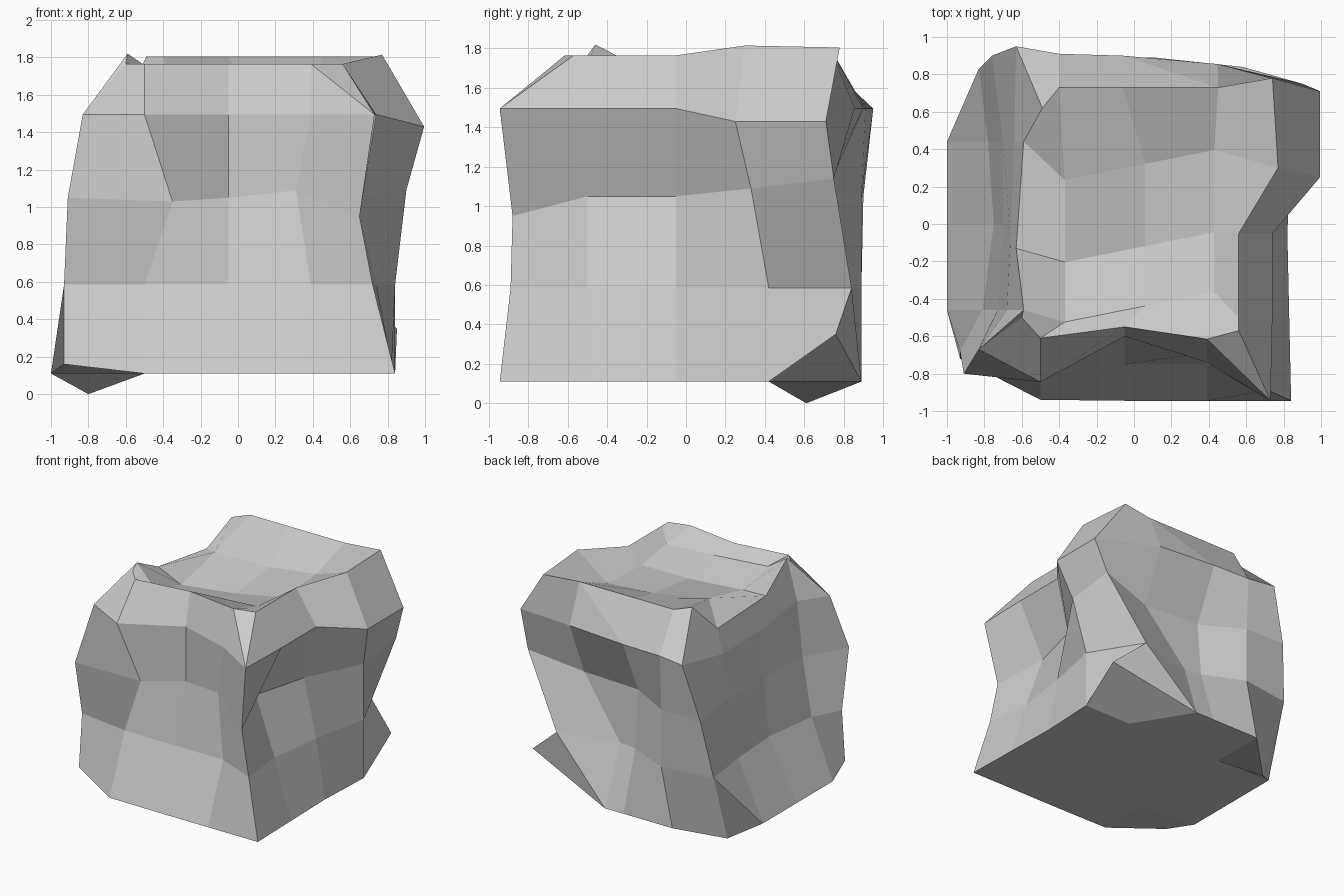
import bpy, bmesh
from mathutils import Vector

if "Cube" in bpy.data.objects:
    bpy.data.objects.remove(bpy.data.objects["Cube"])

# Column positions along each side of the block (front, right, back, left)
ALONG = [(-.5, -.05, .39), (-.5, -.05, .42), (.45, -.06, -.4), (.44, 0, -.46)]

# Each layer: height, four corners, then three depths for each side
LAYERS = [
    (.11, [(-.93, -.72), (.84, -.945), (.85, .76), (-.8, .61)],
     [(-.94, -.945, -.945), (.83, .82, .84), (.89, .89, .89), (-1, -1, -1)]),
    (.585, [(-.93, -.68), (.72, -.89), (.58, .84), (-.83, .83)],
     [(-.745, -.75, -.75), (.68, .74, .84), (.72, .74, .89), (-.78, -.75, -.81)]),
    (1.05, [(-.91, -.8), (.65, -.88), (.9, .75), (-.76, .9)],
     [(-.755, -.6, -.7), (.51, .63, .9), (.67, .7, .89), (-.7, -.7, -.73)]),
    (1.495, [(-.83, -.67), (.73, -.945), (.995, .71), (-.63, .95)],
     [(-.845, -.6, -.74), (.74, .74, .995), (.855, .9, .91), (-.64, -.66, -.68)]),
    (1.765, [(-.6, -.5), (.56, -.57), (.74, .78), (-.49, .62)],
     [(-.61, -.55, -.615), (.56, .56, .77), (.73, .73, .73), (-.59, -.63, -.59)]),
]

# Chips and dents: (layer, column) -> offset
CHIPS = {
    (0, 0): (0, 0, .05), (0, 8): (0, 0, .24), (0, 9): (-.34, 0, 0),
    (0, 11): (-.1, 0, 0), (0, 12): (0, 0, -.11), (1, 9): (-.36, 0, 0),
    (2, 1): (.15, 0, -.02), (2, 3): (-.08, 0, .04), (2, 4): (0, 0, -.1),
    (2, 7): (0, -.09, .04), (2, 8): (0, 0, .09),
    (3, 7): (0, -.17, -.065), (3, 8): (0, 0, -.065),
    (3, 13): (0, 0, -.1), (3, 14): (0, -.08, -.07),
    (4, 7): (0, -.12, .01), (4, 13): (0, 0, -.175),
    (4, 14): (0, -.13, -.115), (4, 15): (0, 0, .055),
}
RIM_LIFT = .04  # the back of the top rim stands higher

# Side facets split along the other diagonal
SPLIT = {(0, 8), (0, 12), (3, 15), (3, 3), (3, 9)}


def ring(bm, level):
    z, corners, depths = LAYERS[level]
    pts = []
    for side in range(4):
        pts.append((*corners[side], z))
        for a, d in zip(ALONG[side], depths[side]):
            pts.append((a, d, z) if side % 2 == 0 else (d, a, z))
    return [bm.verts.new(Vector(p) + Vector(CHIPS.get((level, i), (0, 0, 0))))
            for i, p in enumerate(pts)]


def cap(bm, r, xs, ys, heights, slope):
    # 4 x 4 patch of faces closing a ring
    grid = [[None] * 5 for _ in range(5)]
    for k in range(5):
        grid[0][k] = r[k]
        grid[k][4] = r[4 + k]
        grid[4][k] = r[12 - k]
        grid[k][0] = r[(16 - k) % 16]
    for j in range(3):
        for i in range(3):
            y = ys[j] + slope * xs[i]
            grid[j + 1][i + 1] = bm.verts.new((xs[i], y, heights[j][i]))
    for j in range(4):
        for i in range(4):
            bm.faces.new((grid[j][i], grid[j][i + 1],
                          grid[j + 1][i + 1], grid[j + 1][i]))


bm = bmesh.new()
rings = [ring(bm, n) for n in range(len(LAYERS))]
for v in rings[-1][7:13]:
    v.co.z += RIM_LIFT

# Rough sides
for n, (lo, hi) in enumerate(zip(rings, rings[1:])):
    for i in range(16):
        k = (i + 1) % 16
        if (n, i) in SPLIT:
            bm.faces.new((lo[i], lo[k], hi[i]))
            bm.faces.new((lo[k], hi[k], hi[i]))
        else:
            bm.faces.new((lo[i], lo[k], hi[k], hi[i]))
rings[-1][13].co.z = 1.59

# Flat underside and hollowed top, its rows running askew
cap(bm, rings[0], (-.5, -.05, .4), (-.5, -.05, .42), [(.11,) * 3] * 3, 0)
cap(bm, rings[-1], (-.37, .06, .43), (-.45, -.13, .31),
    [(1.67, 1.68, 1.7), (1.6, 1.61, 1.65), (1.7, 1.66, 1.67)], .2)

bmesh.ops.recalc_face_normals(bm, faces=bm.faces)
mesh = bpy.data.meshes.new("rock_block")
bm.to_mesh(mesh)
bm.free()
rock = bpy.data.objects.new("rock_block", mesh)
bpy.context.collection.objects.link(rock)
